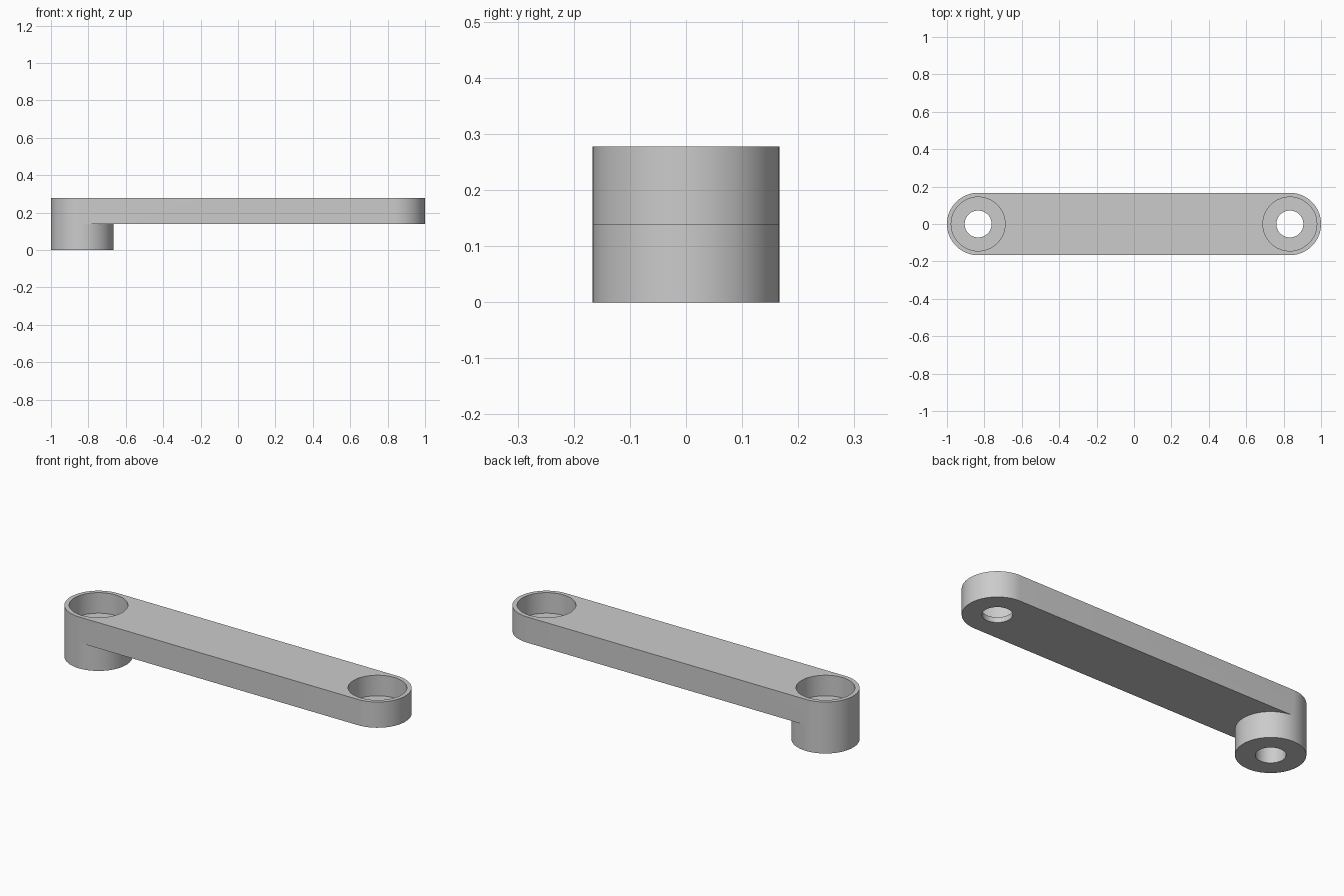
import bpy, bmesh
from math import cos, sin, pi

cube = bpy.data.objects.get("Cube")
if cube:
    bpy.data.objects.remove(cube, do_unlink=True)

END_X, END_R = 0.8333, 0.1667       # pivot position and end radius
TOP, UNDER = 0.278, 0.139           # arm top and underside
FLOOR = 0.167                       # counterbore floor
BORE_R, HOLE_R = 0.144, 0.072
HALF = 32                           # segments in a half circle

grey = bpy.data.materials.new("plain grey")
grey.use_nodes = True
grey.diffuse_color = (0.6, 0.6, 0.6, 1)
grey.node_tree.nodes["Principled BSDF"].inputs["Base Color"].default_value = (0.6, 0.6, 0.6, 1)


def make_object(name, bm):
    bmesh.ops.recalc_face_normals(bm, faces=bm.faces)
    mesh = bpy.data.meshes.new(name)
    bm.to_mesh(mesh)
    bm.free()
    mesh.materials.append(grey)
    obj = bpy.data.objects.new(name, mesh)
    bpy.context.collection.objects.link(obj)
    return obj


def arc(bm, x, r, z, start, count):
    angles = [start + pi * i / HALF for i in range(count)]
    return [bm.verts.new((x + r * cos(a), r * sin(a), z)) for a in angles]


def bridge(bm, low, high, closed=True):
    n = len(low)
    for i in range(n if closed else n - 1):
        j = (i + 1) % n
        bm.faces.new((low[i], low[j], high[j], high[i]))


# Arm with round ends; the boss continues the left-hand end down to the ground
bm = bmesh.new()
top_near = arc(bm, END_X, END_R, TOP, -pi / 2, HALF + 1)
top_boss = arc(bm, -END_X, END_R, TOP, pi / 2, HALF + 1)
under_near = arc(bm, END_X, END_R, UNDER, -pi / 2, HALF + 1)
under_boss = arc(bm, -END_X, END_R, UNDER, pi / 2, 2 * HALF)
base = arc(bm, -END_X, END_R, 0, pi / 2, 2 * HALF)
bm.faces.new(top_near + top_boss)
bridge(bm, under_near + under_boss[:HALF + 1], top_near + top_boss)
bridge(bm, base, under_boss)
bm.faces.new(base)
inner = under_boss[HALF:] + under_boss[:1]
bm.faces.new(under_near + inner[::-1])
arm = make_object("crank_arm", bm)


# Stepped cutter: narrow through hole below, wide counterbore above
def add_counterbore(x):
    bm = bmesh.new()
    profile = [(HOLE_R, -0.1), (HOLE_R, FLOOR), (BORE_R, FLOOR), (BORE_R, TOP + 0.1)]
    rings = [arc(bm, x, r, z, 0, 2 * HALF) for r, z in profile]
    for low, high in zip(rings, rings[1:]):
        bridge(bm, low, high)
    bm.faces.new(rings[0])
    bm.faces.new(rings[-1])
    cutter = make_object("counterbore_cutter", bm)
    cutter.hide_render = True
    mod = arm.modifiers.new("counterbore", "BOOLEAN")
    mod.operation, mod.solver, mod.object = "DIFFERENCE", "EXACT", cutter
    bpy.ops.object.modifier_apply(modifier=mod.name)
    bpy.data.objects.remove(cutter, do_unlink=True)


bpy.ops.object.select_all(action="DESELECT")
arm.select_set(True)
bpy.context.view_layer.objects.active = arm
for side in (-1, 1):
    add_counterbore(side * END_X)
bpy.ops.object.shade_smooth_by_angle(angle=pi / 6)
